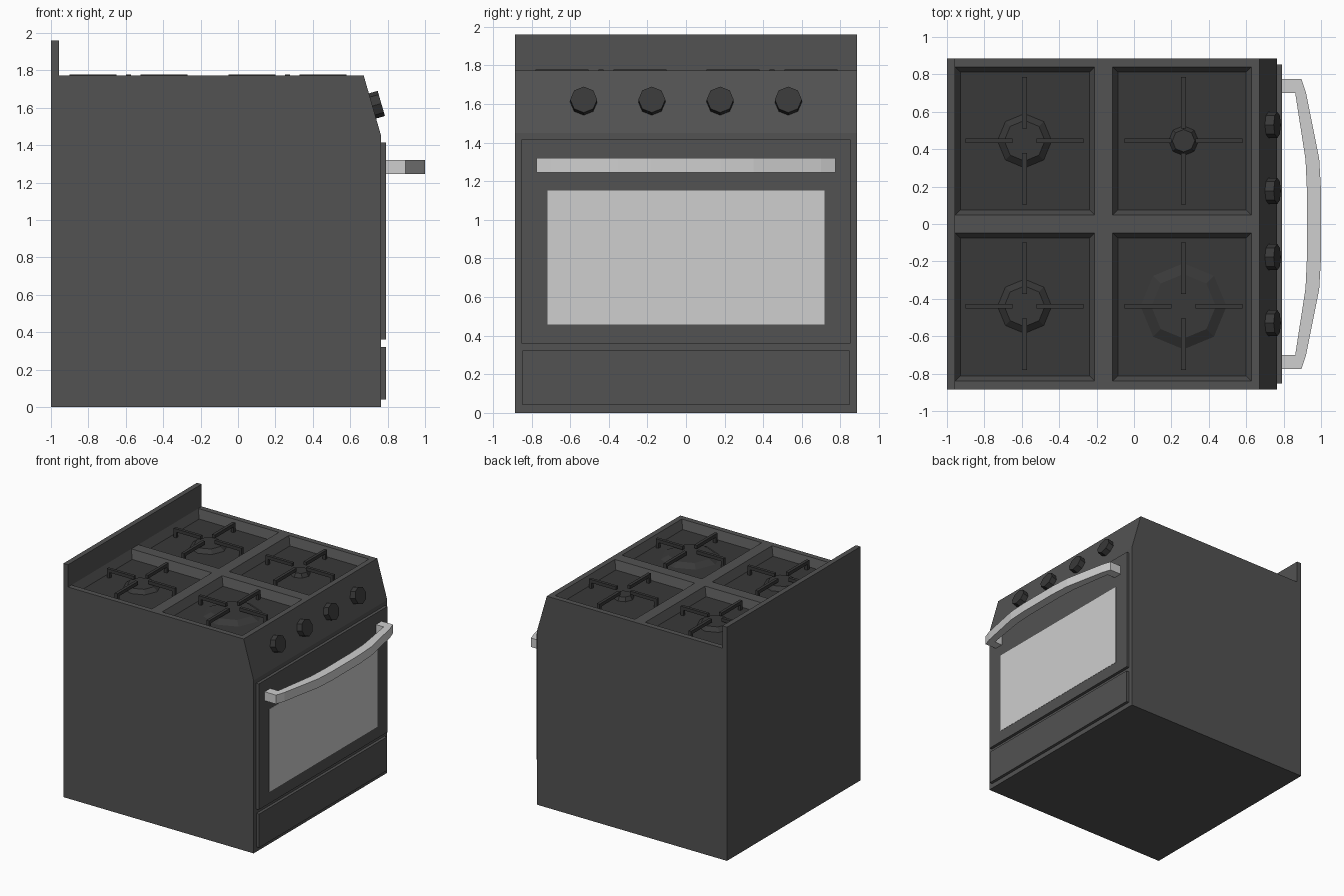
import bpy, bmesh, math
from mathutils import Matrix, Vector

if "Cube" in bpy.data.objects:
    bpy.data.objects.remove(bpy.data.objects["Cube"])


def material(name, v):
    m = bpy.data.materials.new(name)
    m.diffuse_color = (v, v, v, 1)
    m.use_nodes = True
    m.node_tree.nodes["Principled BSDF"].inputs["Base Color"].default_value = m.diffuse_color
    return m


BODY = material("charcoal enamel", 0.085)
DARK = material("dark iron", 0.040)
LIGHT = material("light grey", 0.62)


def finish(name, bm, *mats):
    me = bpy.data.meshes.new(name)
    bm.to_mesh(me)
    bm.free()
    ob = bpy.data.objects.new(name, me)
    bpy.context.collection.objects.link(ob)
    for m in mats:
        me.materials.append(m)
    return ob


def prism(bm, pts, d0, d1, place, skip=()):
    """Closed prism from a 2D outline; place(a, b, d) gives the 3D point."""
    lo = [bm.verts.new(place(a, b, d0)) for a, b in pts]
    hi = [bm.verts.new(place(a, b, d1)) for a, b in pts]
    faces = [bm.faces.new(lo), bm.faces.new(hi[::-1])]
    n = len(pts)
    for i in range(n):
        if i not in skip:
            j = (i + 1) % n
            faces.append(bm.faces.new((lo[j], lo[i], hi[i], hi[j])))
    return faces


def box(name, mat, x0, x1, y0, y1, z0, z1):
    bm = bmesh.new()
    prism(bm, [(x0, y0), (x1, y0), (x1, y1), (x0, y1)], z0, z1,
          lambda a, b, d: (a, b, d))
    bmesh.ops.recalc_face_normals(bm, faces=bm.faces)
    return finish(name, bm, mat)


W, TOP, DEPTH = 0.885, 1.773, 0.07
FLOOR = TOP - DEPTH

# Cabinet with sloped control panel and backsplash (hob surface left open)
bm = bmesh.new()
outline = [(-1, 0), (0.765, 0), (0.765, 1.45), (0.672, TOP),
           (-0.957, TOP), (-0.957, 1.96), (-1, 1.96)]
prism(bm, outline, -W, W, lambda a, b, d: (a, d, b), skip=(3,))

# Hob surface: a grid whose four large cells sink into trays
xs = [-0.957, -0.21, -0.115, 0.627, 0.672]
ys = [-W, -0.84, -0.047, 0.047, 0.84, W]
grid = [[bm.verts.new((x, y, TOP)) for y in ys] for x in xs]
trays = []
for i in range(len(xs) - 1):
    for j in range(len(ys) - 1):
        f = bm.faces.new((grid[i][j], grid[i + 1][j],
                          grid[i + 1][j + 1], grid[i][j + 1]))
        if i in (0, 2) and j in (1, 3):
            trays.append(f)
bmesh.ops.remove_doubles(bm, verts=bm.verts, dist=1e-5)
bm.normal_update()
bmesh.ops.inset_individual(bm, faces=trays, thickness=0.04, depth=-DEPTH)
for f in trays:
    f.material_index = 1
finish("cabinet", bm, BODY, DARK)

# Burners and their four-armed pan supports
burners = [("back_left", -0.585, 0.445, 0.145), ("front_left", -0.585, -0.44, 0.145),
           ("back_right", 0.265, 0.445, 0.08), ("front_right", 0.265, -0.44, 0.23)]
for name, x, y, r in burners:
    bm = bmesh.new()
    bmesh.ops.create_cone(bm, cap_ends=True, segments=8, radius1=r, radius2=r * 0.75,
                          depth=0.03,
                          matrix=Matrix.Translation((x, y, FLOOR + 0.015)))
    finish(name + "_burner", bm, DARK)

    bm = bmesh.new()
    for k in range(4):
        reach = 0.34 if k % 2 else 0.315
        c, s = round(math.cos(k * math.pi / 2)), round(math.sin(k * math.pi / 2))
        arm = [(0.065, TOP + 0.006), (0.065, TOP - 0.022), (reach - 0.025, TOP - 0.022),
               (reach - 0.025, FLOOR), (reach, FLOOR), (reach, TOP + 0.006)]
        prism(bm, arm, -0.0125, 0.0125,
              lambda a, b, d: (x + c * a - s * d, y + s * a + c * d, b))
    bmesh.ops.recalc_face_normals(bm, faces=bm.faces)
    finish(name + "_pan_support", bm, DARK)

# Control knobs standing on the sloped panel
normal = Vector((0.323, 0, 0.093)).normalized()
turn = normal.to_track_quat('Z', 'Y').to_matrix().to_4x4()
for k, y in enumerate((-0.53, -0.177, 0.177, 0.53)):
    bm = bmesh.new()
    base = Vector((0.721, y, 1.61))
    bmesh.ops.create_cone(bm, cap_ends=True, segments=8, radius1=0.07, radius2=0.07,
                          depth=0.05,
                          matrix=Matrix.Translation(base + normal * 0.022) @ turn)
    finish("knob_%d" % (k + 1), bm, DARK)

# Oven door, window and drawer
box("oven_door", BODY, 0.76, 0.79, -0.852, 0.852, 0.36, 1.415)
box("oven_window", LIGHT, 0.788, 0.792, -0.717, 0.717, 0.457, 1.152)
box("drawer", BODY, 0.76, 0.79, -0.848, 0.848, 0.04, 0.322)

# Bowed door handle, mirrored half outline
outer = [(0.785, 0.775), (0.895, 0.775), (0.92, 0.70), (0.99, 0.35), (1.0, 0.18)]
inner = [(0.925, 0.17), (0.917, 0.345), (0.862, 0.70), (0.785, 0.70)]


def flip(pts):
    return [(a, -b) for a, b in reversed(pts)]


bm = bmesh.new()
prism(bm, outer + flip(outer) + flip(inner) + inner, 1.245, 1.32,
      lambda a, b, d: (a, b, d))
bmesh.ops.recalc_face_normals(bm, faces=bm.faces)
finish("door_handle", bm, LIGHT)
